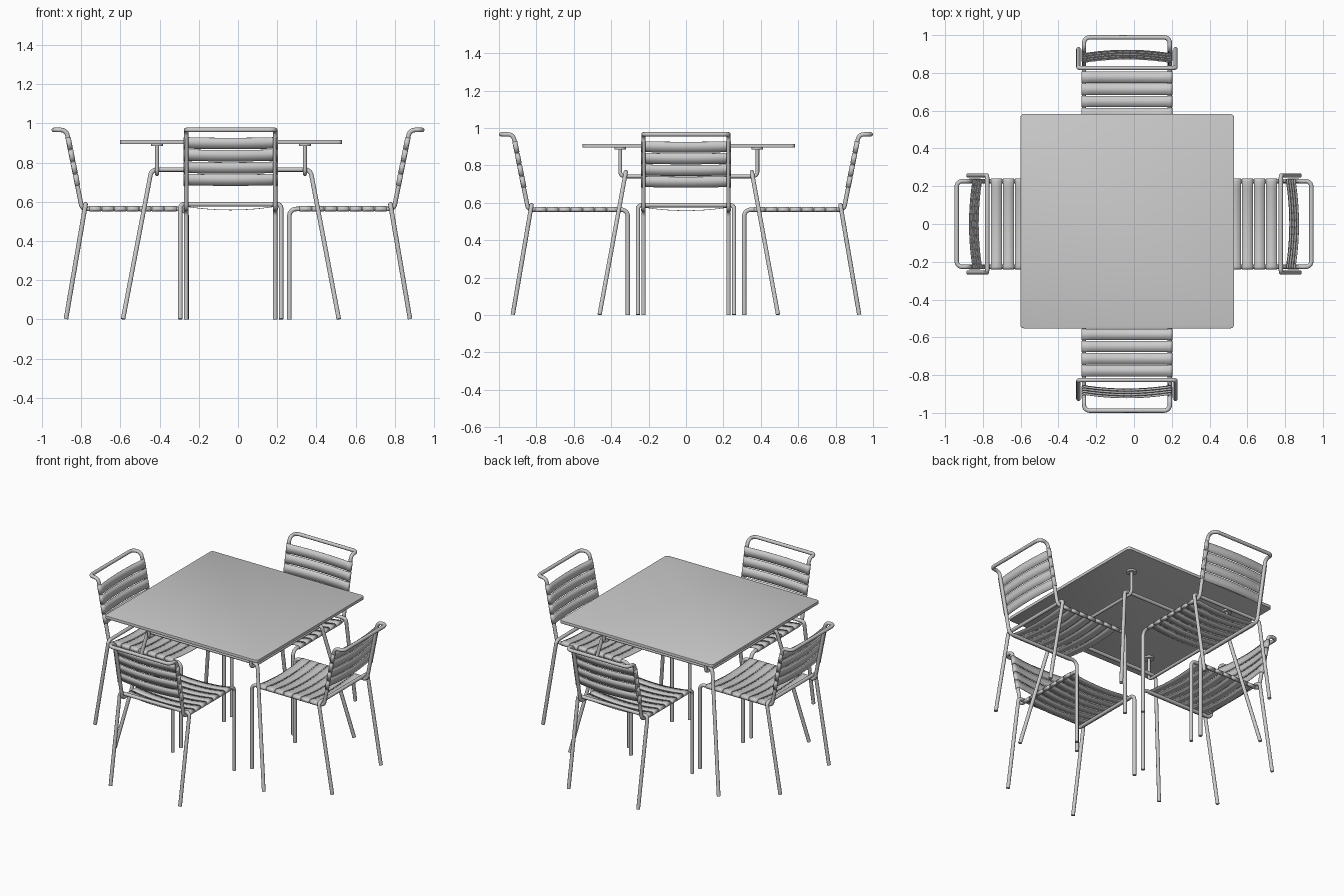
import bpy, bmesh
from math import radians, pi, cos, sin, tan
from mathutils import Vector, Matrix

if "Cube" in bpy.data.objects:
    bpy.data.objects.remove(bpy.data.objects["Cube"])

R = 0.0115            # tube radius
HALF = 0.227          # half width between chair side tubes
scene = bpy.context.collection


def fillet(points, radii, steps=7):
    """Round the inner corners of a polyline."""
    pts = [Vector(p) for p in points]
    out = [pts[0]]
    for i in range(1, len(pts) - 1):
        p, a, b = pts[i], (pts[i-1] - pts[i]).normalized(), (pts[i+1] - pts[i]).normalized()
        half = a.angle(b) / 2
        r = radii[i - 1]
        centre = p + (a + b).normalized() * (r / sin(half))
        start, end = p + a * (r / tan(half)) - centre, p + b * (r / tan(half)) - centre
        for k in range(steps + 1):
            out.append(centre + start.normalized().slerp(end.normalized(), k / steps) * r)
    return out + [pts[-1]]


def finish(name, mesh, smooth=True):
    ob = bpy.data.objects.new(name, mesh)
    scene.objects.link(ob)
    if smooth:
        bpy.ops.object.select_all(action='DESELECT')
        ob.select_set(True)
        bpy.context.view_layer.objects.active = ob
        bpy.ops.object.shade_smooth_by_angle(angle=radians(40))
    return ob


def tube(name, points, radii, r=R):
    cu = bpy.data.curves.new(name, 'CURVE')
    cu.dimensions = '3D'
    cu.bevel_depth, cu.bevel_resolution, cu.use_fill_caps = r, 4, True
    path = fillet(points, radii)
    sp = cu.splines.new('POLY')
    sp.points.add(len(path) - 1)
    for q, p in zip(sp.points, path):
        q.co = (*p, 1)
    tmp = bpy.data.objects.new(name, cu)
    scene.objects.link(tmp)
    mesh = bpy.data.meshes.new_from_object(tmp.evaluated_get(bpy.context.evaluated_depsgraph_get()))
    bpy.data.objects.remove(tmp)
    return finish(name, mesh)


def mirrored(half, axis):
    """Complete a path by reflecting it along an axis."""
    flip = lambda p: tuple(-c if i == axis else c for i, c in enumerate(p))
    return half + [flip(p) for p in reversed(half)]


def slats(name, start, along, normal, count, pitch, gap=0.005):
    """Row of sagging sheet slats whose ends wrap round the side tubes."""
    wrap = R + 0.0015
    side = [(HALF + wrap * cos(a), wrap * sin(a)) for a in [radians(d) for d in range(-60, 91, 25)]]
    sag = [(HALF * k / 6, wrap - 0.018 * (1 - (k / 6) ** 2)) for k in range(5, -1, -1)]
    half = side + sag
    profile = half + [(-w, h) for w, h in reversed(half[:-1])]
    bm = bmesh.new()
    start, along, normal = Vector(start), Vector(along).normalized(), Vector(normal).normalized()
    for i in range(count):
        rows = []
        for t in (i * pitch + gap / 2, (i + 1) * pitch - gap / 2):
            rows.append([bm.verts.new(start + along * t + normal * h + Vector((0, w, 0))) for w, h in profile])
        for k in range(len(profile) - 1):
            bm.faces.new((rows[0][k], rows[1][k], rows[1][k+1], rows[0][k+1]))
    bmesh.ops.recalc_face_normals(bm, faces=bm.faces)
    mesh = bpy.data.meshes.new(name)
    bm.to_mesh(mesh)
    bm.free()
    ob = finish(name, mesh)
    mod = ob.modifiers.new("thickness", 'SOLIDIFY')
    mod.thickness, mod.offset = 0.003, 0
    return ob


# Chair, facing -x: one bent tube for front legs, seat sides and back loop
low, high = Vector((0.795, 0, 0.563)), Vector((0.875, 0, 0.966))
frame = tube("chair_frame", mirrored([
    (0.262, HALF, 0), (0.262, HALF, 0.563), (low.x, HALF, low.z),
    (high.x, HALF, high.z), (0.939, HALF, 0.966)], 1),
    [0.035, 0.03, 0.035, 0.03, 0.03, 0.035, 0.03, 0.035])
# Rear legs joined by a bar over the seat
rear = tube("chair_rear_legs", mirrored([(0.877, 0.257, 0.002), (0.777, 0.257, 0.587)], 1), [0.02, 0.02])
# Seat and back slats
seat = slats("chair_seat_slats", (0.312, 0, 0.563), (1, 0, 0), (0, 0, 1), 7, 0.064)
d = (high - low).normalized()
back = slats("chair_back_slats", low + d * 0.119, d, (-d.z, 0, d.x), 4, 0.0635)

# Four chairs around the table
parts = (frame, rear, seat, back)
places = [(180, (0, 0, 0)), (90, (-0.0375, 0.049, 0)), (-90, (-0.0375, -0.049, 0))]
for angle, offset in places:
    m = Matrix.Translation(offset) @ Matrix.Rotation(radians(angle), 4, 'Z')
    for p in parts:
        c = p.copy()
        scene.objects.link(c)
        c.matrix_world = m

# Table
CX, CY = -0.036, 0.015


def place(ob):
    ob.location = (CX, CY, 0)
    return ob


# Table top with rounded corners
bm = bmesh.new()
bmesh.ops.create_cube(bm, size=1, matrix=Matrix.Translation((0, 0, 0.905)) @ Matrix.Diagonal((1.132, 1.135, 0.02, 1)))
upright = [e for e in bm.edges if abs(e.verts[0].co.z - e.verts[1].co.z) > 0.01]
bmesh.ops.bevel(bm, geom=upright, offset=0.02, segments=5, profile=0.5, affect='EDGES')
rim = [e for e in bm.edges if len(e.link_faces) == 2 and abs(e.verts[0].co.z - e.verts[1].co.z) < 0.001]
bmesh.ops.bevel(bm, geom=rim, offset=0.002, segments=2, profile=0.5, affect='EDGES')
mesh = bpy.data.meshes.new("table_top")
bm.to_mesh(mesh)
bm.free()
place(finish("table_top", mesh))

for s in (-1, 1):
    # Splayed leg pair joined by a bar along x
    place(tube("table_legs", mirrored([(-0.55, s * 0.477, 0.002), (-0.405, s * 0.337, 0.764)], 0), [0.035, 0.035]))
    # Cross bar along y with ends turned up to carry the top
    place(tube("table_support", mirrored([(s * 0.377, -0.367, 0.89), (s * 0.377, -0.367, 0.741)], 1), [0.025, 0.025], 0.01))
    # Mounting discs under the top
    for t in (-1, 1):
        bm = bmesh.new()
        bmesh.ops.create_cone(bm, cap_ends=True, segments=24, radius1=0.031, radius2=0.031, depth=0.012,
                              matrix=Matrix.Translation((s * 0.377, t * 0.367, 0.89)))
        mesh = bpy.data.meshes.new("mounting_disc")
        bm.to_mesh(mesh)
        bm.free()
        place(finish("mounting_disc", mesh))
